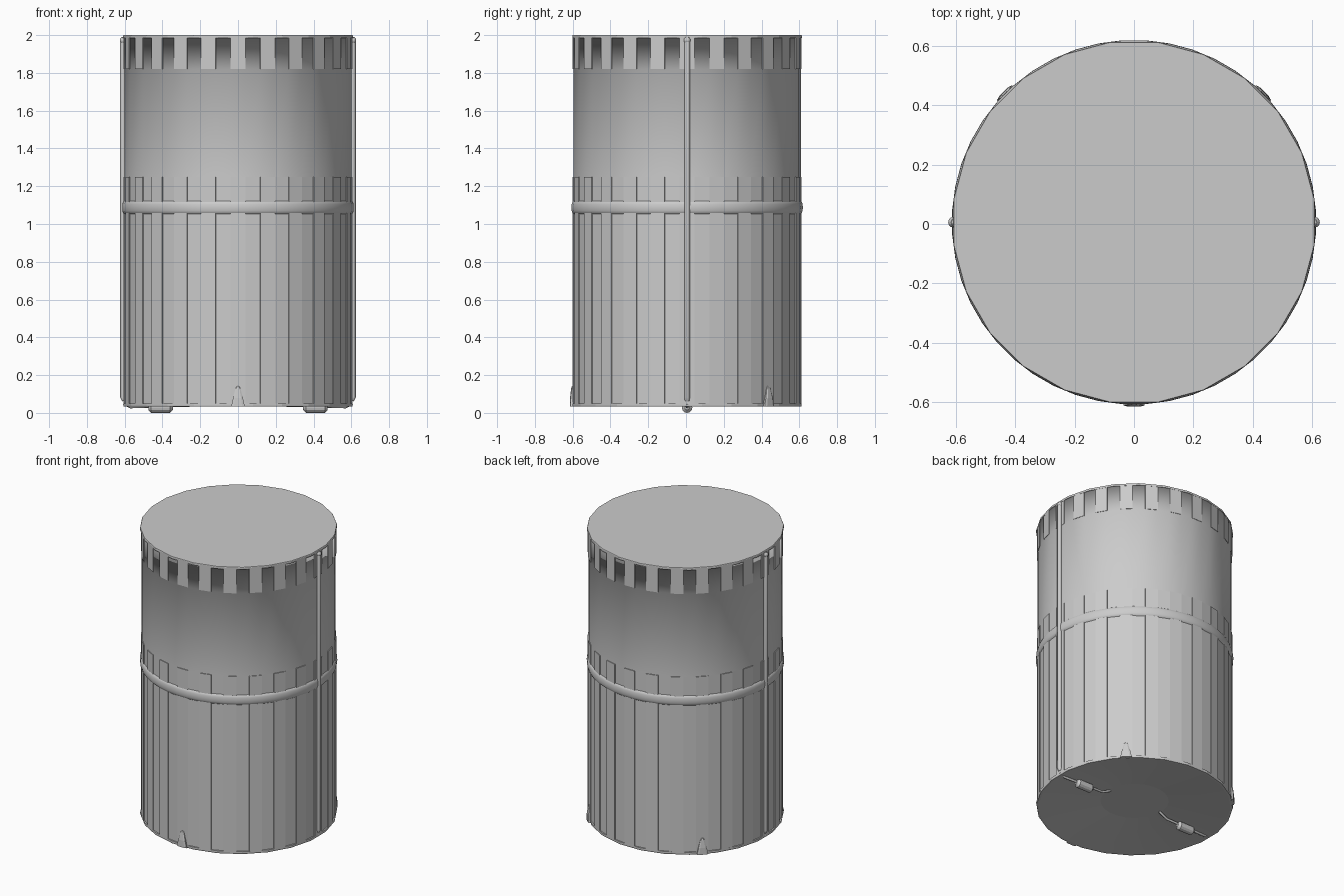
import bpy, bmesh, math
from mathutils import Vector, Matrix

if "Cube" in bpy.data.objects:
    bpy.data.objects.remove(bpy.data.objects["Cube"])

CY = 0.006          # drum axis sits slightly behind the origin
STEP = math.radians(7.5)


def make_object(name, bm):
    me = bpy.data.meshes.new(name)
    bm.to_mesh(me)
    bm.free()
    ob = bpy.data.objects.new(name, me)
    bpy.context.collection.objects.link(ob)
    return ob


def ring(bm, r, z, sides, start):
    return [bm.verts.new((r * math.cos(start + i * math.tau / sides),
                          r * math.sin(start + i * math.tau / sides) + CY, z))
            for i in range(sides)]


def bridge(bm, a, b, smooth=False):
    n = len(a)
    faces = []
    for i in range(n):
        f = bm.faces.new((a[i], a[(i + 1) % n], b[(i + 1) % n], b[i]))
        f.smooth = smooth
        faces.append(f)
    return faces


def lathe(name, profile, sides, start, smooth=False, cap_first=False, cap_last=False):
    bm = bmesh.new()
    rings = [ring(bm, r, z, sides, start) for r, z in profile]
    for a, b in zip(rings, rings[1:]):
        bridge(bm, a, b, smooth)
    if cap_first:
        bm.faces.new(rings[0][::-1])
    if cap_last:
        bm.faces.new(rings[-1])
    return make_object(name, bm)


def tube(name, points, radius):
    cu = bpy.data.curves.new(name, 'CURVE')
    cu.dimensions = '3D'
    cu.bevel_depth = radius
    cu.bevel_resolution = 2
    cu.use_fill_caps = True
    sp = cu.splines.new('POLY')
    sp.points.add(len(points) - 1)
    for p, co in zip(sp.points, points):
        p.co = (*co, 1)
    ob = bpy.data.objects.new(name, cu)
    bpy.context.collection.objects.link(ob)
    return ob


# Drum wall: plain 48-sided shell, with alternate panels raised as ribs
bm = bmesh.new()
rings = [ring(bm, 0.603, z, 48, -STEP / 2) for z in (0.05, 1.25, 1.82, 1.985)]
lower = bridge(bm, rings[0], rings[1])
bridge(bm, rings[1], rings[2], True)
upper = bridge(bm, rings[2], rings[3], True)
bridge(bm, rings[3], ring(bm, 0.609, 1.985, 48, -STEP / 2), True)
for panel in lower[::2] + upper[::2]:
    n = panel.normal.copy() if panel.normal.length else None
    panel.normal_update()
    n = panel.normal.copy()
    around = set(panel.edges)
    new = bmesh.ops.extrude_face_region(bm, geom=[panel])['geom']
    verts = [g for g in new if isinstance(g, bmesh.types.BMVert)]
    bmesh.ops.translate(bm, verts=verts, vec=n * 0.005)
    if panel.is_valid:
        bm.faces.remove(panel)
    for f in {f for v in verts for f in v.link_faces}:
        f.normal_update()
        f.smooth = f.normal.z < -0.5      # only rib undersides blend into the wall
make_object("drum_wall", bm)

# Lid and bottom rim, 24-sided
lathe("lid", [(0.603, 1.985), (0.613, 1.985), (0.613, 1.997), (0.611, 2.0)],
      24, STEP, cap_last=True)
lathe("bottom_rim", [(0.597, 0.033), (0.61, 0.033), (0.612, 0.04), (0.612, 0.05), (0.60, 0.05)],
      24, STEP)

# Recessed conical underside with a flat centre disc
lathe("underside", [(0.212, 0.072), (0.598, 0.033)], 24, STEP, smooth=True)
lathe("underside_disc", [(0.212, 0.072), (0.211, 0.073)], 24, STEP, cap_first=True)

# Rounded belt around the middle
belt = [(0.603 + 0.011 * math.sin(math.pi * i / 6),
         1.0875 - 0.034 * math.cos(math.pi * i / 6)) for i in range(7)]
lathe("belt", belt, 48, STEP / 2, smooth=True)

# Side rods, bottom wires and turnbuckle clips, mirrored left and right
for s, side in ((1, "right"), (-1, "left")):
    tube("side_rod_" + side,
         [(s * 0.602, CY, 1.985), (s * 0.609, CY, 1.965),
          (s * 0.609, CY, 0.085), (s * 0.600, CY, 0.068)], 0.015)
    bpy.ops.mesh.primitive_uv_sphere_add(segments=12, ring_count=8, radius=0.018,
                                         location=(s * 0.608, CY, 1.972))
    knob = bpy.context.object
    knob.name = "rod_knob_" + side
    bpy.ops.object.shade_smooth()
    tube("bottom_wire_" + side,
         [(s * 0.605, CY, 0.052), (s * 0.57, CY, 0.032), (s * 0.26, CY, 0.04),
          (s * 0.20, CY, 0.07)], 0.008)
    bm = bmesh.new()
    cuts = [(0.345, 0.012), (0.36, 0.028), (0.46, 0.028), (0.475, 0.012)]
    loops = [[bm.verts.new((s * x, CY + r * math.cos(k * math.tau / 12),
                            0.028 + r * math.sin(k * math.tau / 12)))
              for k in range(12)] for x, r in cuts]
    for a, b in zip(loops, loops[1:]):
        bridge(bm, a, b)
    bm.faces.new(loops[0])
    bm.faces.new(loops[-1])
    bmesh.ops.recalc_face_normals(bm, faces=bm.faces)
    make_object("clip_" + side, bm)

# Three tapered tabs at the foot of the wall
for i, deg in enumerate((-90, 45, 135)):
    bm = bmesh.new()
    levels = [(0.036, 0.034, 0.621), (0.026, 0.08, 0.620), (0.013, 0.13, 0.614), (0.006, 0.142, 0.610)]
    loops = [[bm.verts.new(p) for p in ((0.59, -w, z), (d - 0.004, -w, z), (d, -w * 0.6, z),
                                        (d, w * 0.6, z), (d - 0.004, w, z), (0.59, w, z))]
             for w, z, d in levels]
    for a, b in zip(loops, loops[1:]):
        bridge(bm, a, b)
    bm.faces.new(loops[0])
    bm.faces.new(loops[-1])
    bmesh.ops.recalc_face_normals(bm, faces=bm.faces)
    bm.transform(Matrix.Translation((0, CY, 0)) @ Matrix.Rotation(math.radians(deg), 4, 'Z'))
    make_object("foot_tab_%d" % (i + 1), bm)
